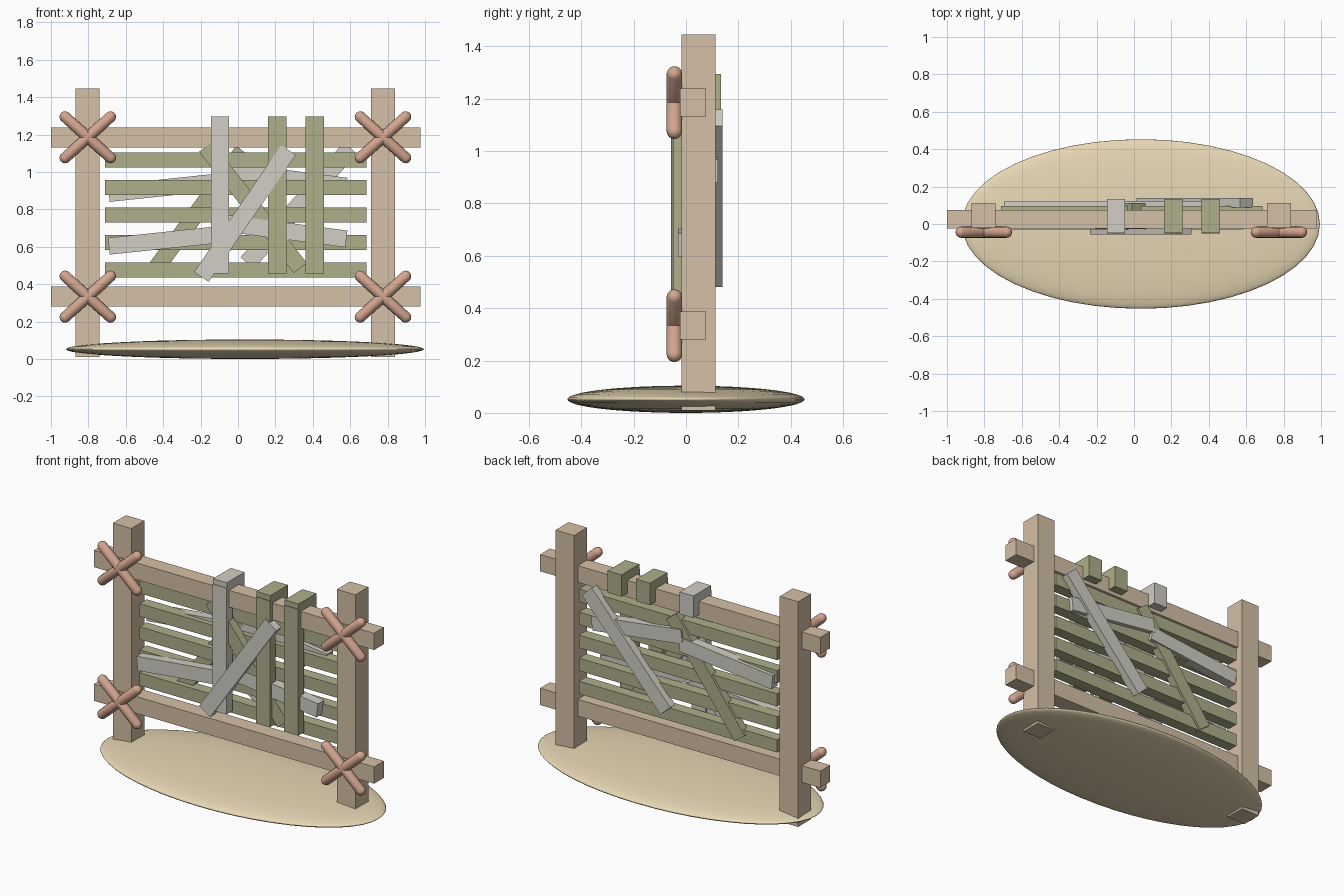
import bpy, bmesh
from math import radians
from mathutils import Matrix

if "Cube" in bpy.data.objects:
    bpy.data.objects.remove(bpy.data.objects["Cube"])


def material(name, rgb):
    m = bpy.data.materials.new(name)
    m.diffuse_color = (*rgb, 1)
    m.use_nodes = True
    m.node_tree.nodes["Principled BSDF"].inputs["Base Color"].default_value = m.diffuse_color
    return m


TAN = material("tan_wood", (0.66, 0.53, 0.38))
GREEN = material("green_wood", (0.43, 0.43, 0.26))
GREY = material("grey_wood", (0.64, 0.62, 0.56))
ROPE = material("rope", (0.66, 0.38, 0.28))
SAND = material("sand", (0.80, 0.68, 0.46))


def add_object(name, bm, mat, smooth=False):
    me = bpy.data.meshes.new(name)
    for f in bm.faces:
        f.smooth = smooth
    bm.to_mesh(me)
    bm.free()
    me.materials.append(mat)
    ob = bpy.data.objects.new(name, me)
    bpy.context.collection.objects.link(ob)
    return ob


def board(name, mat, x, z, length, height, y0, y1, angle=0):
    """Box centred on (x, z), spanning y0..y1, tilted in the front plane."""
    bm = bmesh.new()
    bmesh.ops.create_cube(bm, size=1, matrix=Matrix.Diagonal((length, y1 - y0, height, 1)))
    ob = add_object(name, bm, mat)
    ob.location = (x, (y0 + y1) / 2, z)
    ob.rotation_euler.y = -radians(angle)
    return ob


def capsule(name, x, z, angle, radius=0.03, half=0.163):
    bm = bmesh.new()
    bmesh.ops.create_uvsphere(bm, u_segments=16, v_segments=9, radius=radius)
    for v in bm.verts:
        v.co.z += half if v.co.z > 0 else -half
    ob = add_object(name, bm, ROPE, True)
    ob.location = (x, -0.044, z)
    ob.rotation_euler.y = radians(angle)


# Sand mound
bm = bmesh.new()
bmesh.ops.create_uvsphere(bm, u_segments=48, v_segments=24, radius=1)
mound = add_object("sand_mound", bm, SAND, True)
mound.scale = (0.957, 0.453, 0.052)
mound.location = (0.037, 0, 0.052)

# Posts, rails and rope crosses
for side, x in (("left", -0.805), ("right", 0.775)):
    board(f"{side}_post", TAN, x, 0.7275, 0.13, 1.435, -0.018, 0.113)
for level, z in (("lower", 0.333), ("upper", 1.185)):
    board(f"{level}_rail", TAN, -0.012, z, 1.976, 0.107, -0.023, 0.076)
    for side, x in (("left", -0.803), ("right", 0.775)):
        for i, angle in enumerate((48, -48)):
            capsule(f"{level}_{side}_rope_{i + 1}", x, z, angle)

# Horizontal slats
for i in range(5):
    board(f"slat_{i + 1}", GREEN, -0.012, 0.476 + 0.147 * i, 1.398, 0.081, 0.025, 0.097)

# Upright planks with blocks sitting over the upper rail
for i, (x, mat) in enumerate(((-0.096, GREY), (0.21, GREEN), (0.41, GREEN))):
    board(f"upright_plank_{i + 1}", mat, x, 0.8595, 0.098, 0.805, -0.05, 0.01)
    board(f"upright_block_{i + 1}", mat, x, 1.225, 0.098, 0.14, -0.045, 0.133)

# Shallow tilted planks, a pair on the front and a pair on the back
for side, dz, y0, y1 in (("front", 0, -0.03, 0.03), ("back", 0.282, 0.06, 0.12)):
    board(f"{side}_left_plank", GREY, -0.365, 0.637 + dz, 0.655, 0.09, y0, y1, 6)
    board(f"{side}_right_plank", GREY, 0.262, 0.683 + dz, 0.64, 0.09, y0, y1 + 0.003, -7.4)

# Steep diagonal braces
board("front_grey_brace", GREY, 0.037, 0.778, 0.822, 0.094, -0.057, -0.005, 55.5)
board("front_green_brace", GREEN, 0.08, 0.81, 0.823, 0.088, -0.028, 0.03, -52)
board("back_grey_brace", GREY, 0.325, 0.82, 0.827, 0.094, 0.088, 0.14, 48)
board("back_green_brace", GREEN, -0.215, 0.787, 0.81, 0.09, 0.06, 0.112, 53.5)
